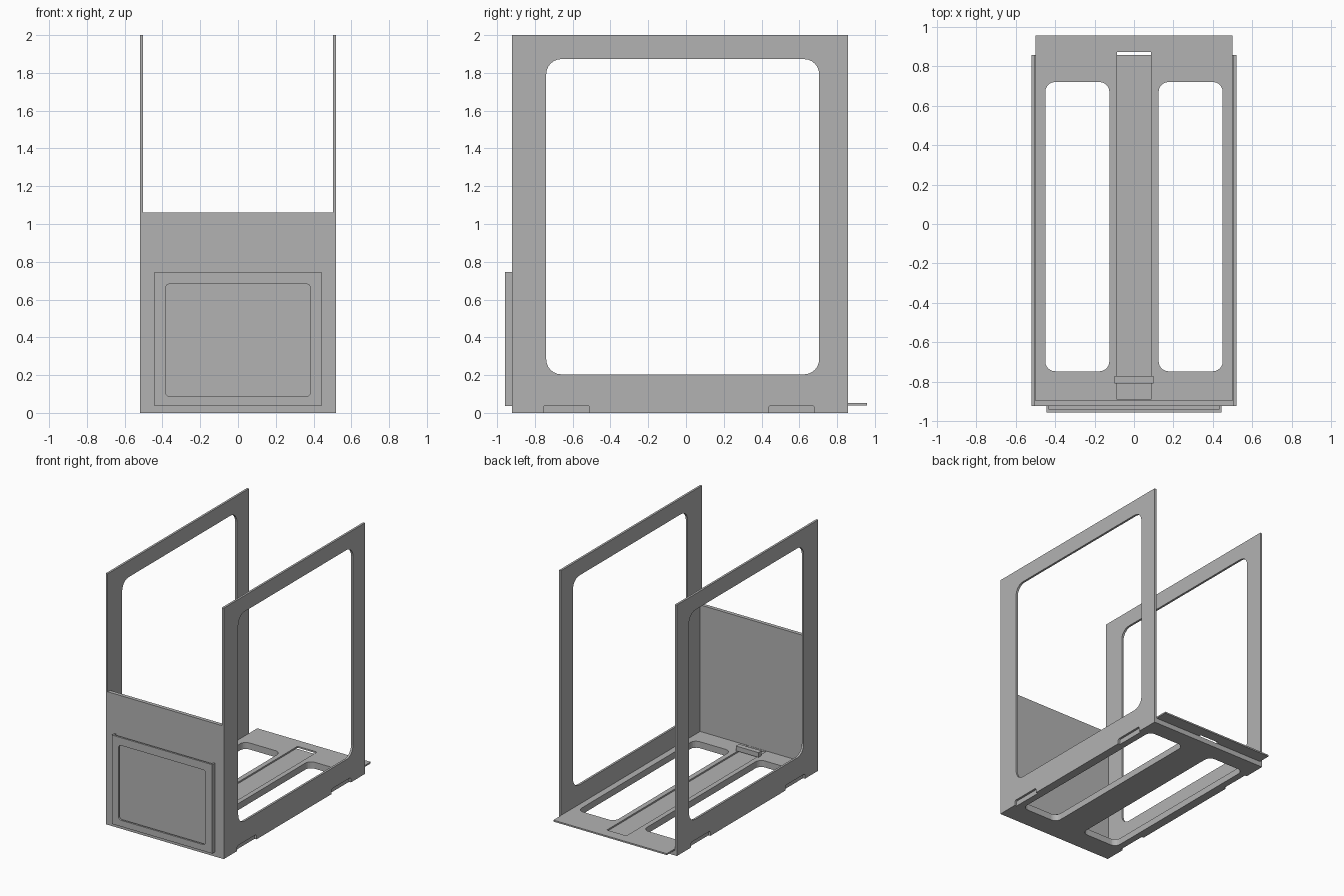
import bpy, bmesh
from math import pi, cos, sin
from mathutils import Vector, Matrix

cube = bpy.data.objects.get("Cube")
if cube:
    bpy.data.objects.remove(cube, do_unlink=True)

GREY = (0.45, 0.45, 0.45, 1)
grey = bpy.data.materials.new("sheet grey")
grey.use_nodes = True
grey.diffuse_color = GREY
grey.node_tree.nodes["Principled BSDF"].inputs["Base Color"].default_value = GREY

# Local sheet axes (u, v, thickness) for each plane
AXES = {
    "xy": ((1, 0, 0), (0, 1, 0), (0, 0, 1)),
    "xz": ((1, 0, 0), (0, 0, 1), (0, 1, 0)),
    "yz": ((0, 1, 0), (0, 0, 1), (1, 0, 0)),
}


def fillet(points, steps=6):
    """Round each right-angle corner given as (u, v, radius)."""
    out = []
    for i, (u, v, r) in enumerate(points):
        p = Vector((u, v))
        if r == 0:
            out.append(p)
            continue
        a = (Vector(points[i - 1][:2]) - p).normalized()
        b = (Vector(points[(i + 1) % len(points)][:2]) - p).normalized()
        for k in range(steps + 1):
            t = pi / 2 * k / steps
            out.append(p + a * r * (1 - sin(t)) + b * r * (1 - cos(t)))
    return out


def rect(u0, u1, v0, v1, r=0):
    return [(u0, v0, r), (u1, v0, r), (u1, v1, r), (u0, v1, r)]


def sheet(name, plane, low, high, outline, holes=()):
    """Extrude an outline with holes between two depths."""
    curve = bpy.data.curves.new(name, "CURVE")
    curve.dimensions = "2D"
    curve.fill_mode = "BOTH"
    curve.extrude = (high - low) / 2
    for loop in (outline, *holes):
        pts = fillet(loop)
        spline = curve.splines.new("POLY")
        spline.points.add(len(pts) - 1)
        for sp, p in zip(spline.points, pts):
            sp.co = (p.x, p.y, 0, 1)
        spline.use_cyclic_u = True
    temp = bpy.data.objects.new(name + " profile", curve)
    bpy.context.collection.objects.link(temp)
    graph = bpy.context.evaluated_depsgraph_get()
    mesh = bpy.data.meshes.new_from_object(temp.evaluated_get(graph))
    bpy.data.objects.remove(temp, do_unlink=True)

    # Turn the sheet into its plane and close the seams
    turn = Matrix(AXES[plane]).transposed().to_4x4()
    turn.translation = Vector(AXES[plane][2]) * (low + high) / 2
    bm = bmesh.new()
    bm.from_mesh(mesh)
    bm.transform(turn)
    bmesh.ops.remove_doubles(bm, verts=bm.verts, dist=0.0001)
    bmesh.ops.recalc_face_normals(bm, faces=bm.faces)
    for f in bm.faces:
        f.smooth = False
        f.material_index = 0
    bm.to_mesh(mesh)
    bm.free()
    mesh.name = name
    mesh.materials.clear()
    mesh.materials.append(grey)
    obj = bpy.data.objects.new(name, mesh)
    bpy.context.collection.objects.link(obj)
    return obj


FRONT, BACK, INNER = -0.922, 0.857, -0.892

# Side frames with a large window and two notches along the foot
side = [(FRONT, 0, 0)]
for n0, n1 in ((-0.755, -0.51), (0.437, 0.68)):
    side += [(n0, 0, 0), (n0, 0.04, 0.015), (n1, 0.04, 0.015), (n1, 0, 0)]
side += [(BACK, 0, 0), (BACK, 2, 0), (FRONT, 2, 0)]
side_window = rect(-0.74, 0.705, 0.204, 1.873, 0.08)
sheet("left_side_frame", "yz", 0.503, 0.52, side, [side_window])
sheet("right_side_frame", "yz", -0.52, -0.503, side, [side_window])

# Front panel between the side frames
sheet("front_panel", "xz", FRONT, INNER, rect(-0.503, 0.503, 0, 1.06))

# Floor slab and the thin cover plate, whose long slot forms a groove
floor_windows = [rect(-0.45, -0.125, -0.747, 0.72, 0.05),
                 rect(0.125, 0.45, -0.747, 0.72, 0.05)]
groove = rect(-0.086, 0.086, INNER + 0.002, 0.873)
sheet("floor_slab", "xy", 0, 0.04, rect(-0.503, 0.503, INNER, BACK), floor_windows)
sheet("floor_plate", "xy", 0.04, 0.052, rect(-0.5, 0.5, INNER, 0.957),
      floor_windows + [groove])

# Stop block across the groove
sheet("stop_block", "xy", 0.052, 0.09, rect(-0.1, 0.1, -0.81, -0.77))

# Card holder: U-shaped spacer open at the top, and a windowed face
rim = [(-0.443, 0.037, 0), (0.443, 0.037, 0), (0.443, 0.745, 0), (0.43, 0.745, 0),
       (0.43, 0.05, 0), (-0.43, 0.05, 0), (-0.43, 0.745, 0), (-0.443, 0.745, 0)]
sheet("card_holder_rim", "xz", -0.942, FRONT, rim)
sheet("card_holder_face", "xz", -0.957, -0.942, rect(-0.443, 0.443, 0.037, 0.745),
      [rect(-0.385, 0.385, 0.087, 0.683, 0.025)])
